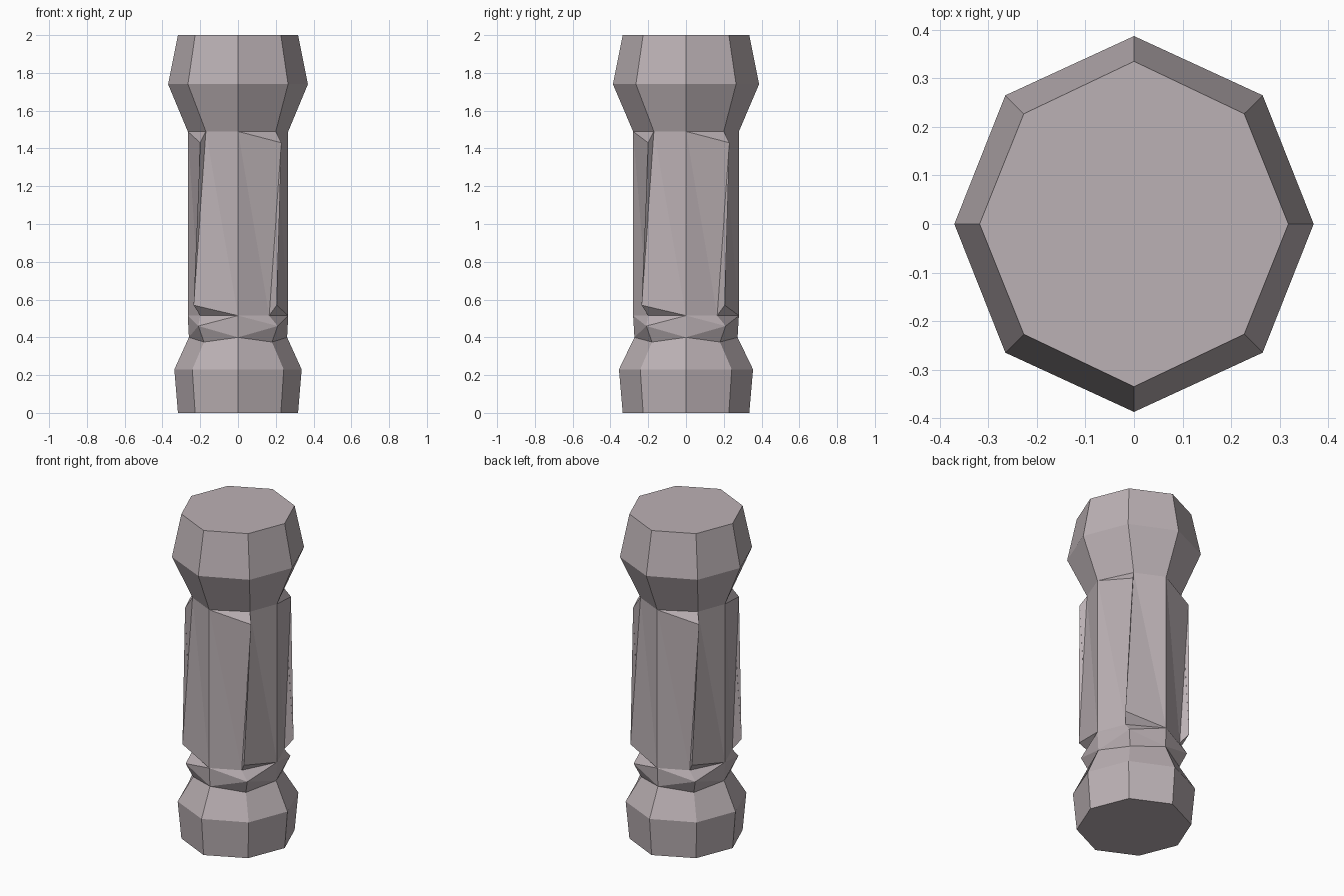
import bpy
import bmesh

cube = bpy.data.objects.get("Cube")
if cube:
    bpy.data.objects.remove(cube, do_unlink=True)

# Stone colour
stone = bpy.data.materials.new("mauve_grey_stone")
stone.use_nodes = True
colour = (0.50, 0.44, 0.46, 1.0)
stone.diffuse_color = colour
stone.node_tree.nodes["Principled BSDF"].inputs["Base Color"].default_value = colour

bm = bmesh.new()


def turn(x, y, quarter):
    for _ in range(quarter):
        x, y = -y, x
    return x, y


def axis_ring(rx, ry, z):
    """Four corners on the axes, starting at the front."""
    return [bm.verts.new(p) for p in ((0, -ry, z), (rx, 0, z), (0, ry, z), (-rx, 0, z))]


def corner_ring(x, y, z):
    """Four diagonal corners, starting at the front left."""
    return [bm.verts.new((*turn(x, y, q), z)) for q in range(4)]


# Axis corners, bottom to top
foot_a = axis_ring(0.318, 0.335, 0)
base_a = axis_ring(0.337, 0.355, 0.23)
neck_a = axis_ring(0.26, 0.273, 0.40)
low_a = axis_ring(0.266, 0.28, 0.515)
high_a = axis_ring(0.266, 0.28, 1.49)
head_a = axis_ring(0.37, 0.387, 1.74)
top_a = axis_ring(0.318, 0.335, 2)

# Diagonal corners, bottom to top
foot_d = corner_ring(0.227, -0.227, 0)
base_d = corner_ring(0.242, -0.242, 0.23)
neck_d = corner_ring(0.18, -0.18, 0.375)
collar_d = corner_ring(0.21, -0.21, 0.46)
notch_d = corner_ring(0.165, -0.20, 0.515)
lower_d = corner_ring(0.205, -0.235, 0.57)
upper_d = corner_ring(0.23, -0.20, 1.43)
high_d = corner_ring(0.20, -0.17, 1.49)
head_d = corner_ring(0.265, -0.265, 1.74)
top_d = corner_ring(0.227, -0.227, 2)

for q in range(4):
    n = (q + 1) % 4
    # Flared base and head
    for a0, d0, a1, d1 in ((foot_a, foot_d, base_a, base_d),
                           (base_a, base_d, neck_a, neck_d),
                           (high_a, high_d, head_a, head_d),
                           (head_a, head_d, top_a, top_d)):
        bm.faces.new((a0[q], d0[q], d1[q], a1[q]))
        bm.faces.new((d0[q], a0[n], a1[n], d1[q]))
    # Faceted collar
    for k in (q, n):
        bm.faces.new((neck_a[k], neck_d[q], collar_d[q]))
        bm.faces.new((neck_a[k], collar_d[q], low_a[k]))
        bm.faces.new((low_a[k], collar_d[q], notch_d[q]))
    # Shaft plank that juts out at the top
    bm.faces.new((low_a[q], notch_d[q], high_a[q]))
    bm.faces.new((notch_d[q], upper_d[q], high_a[q]))
    bm.faces.new((notch_d[q], lower_d[q], upper_d[q]))
    bm.faces.new((high_a[q], upper_d[q], high_d[q]))
    # Shaft plank that juts out at the bottom
    bm.faces.new((low_a[n], high_a[n], high_d[q]))
    bm.faces.new((low_a[n], high_d[q], lower_d[q]))
    bm.faces.new((lower_d[q], high_d[q], upper_d[q]))
    bm.faces.new((notch_d[q], low_a[n], lower_d[q]))

# End caps
for a, d in ((foot_a, foot_d), (top_a, top_d)):
    bm.faces.new([v for pair in zip(a, d) for v in pair])

bmesh.ops.recalc_face_normals(bm, faces=bm.faces)
mesh = bpy.data.meshes.new("stone_column")
bm.to_mesh(mesh)
bm.free()
mesh.materials.append(stone)
column = bpy.data.objects.new("stone_column", mesh)
bpy.context.collection.objects.link(column)
